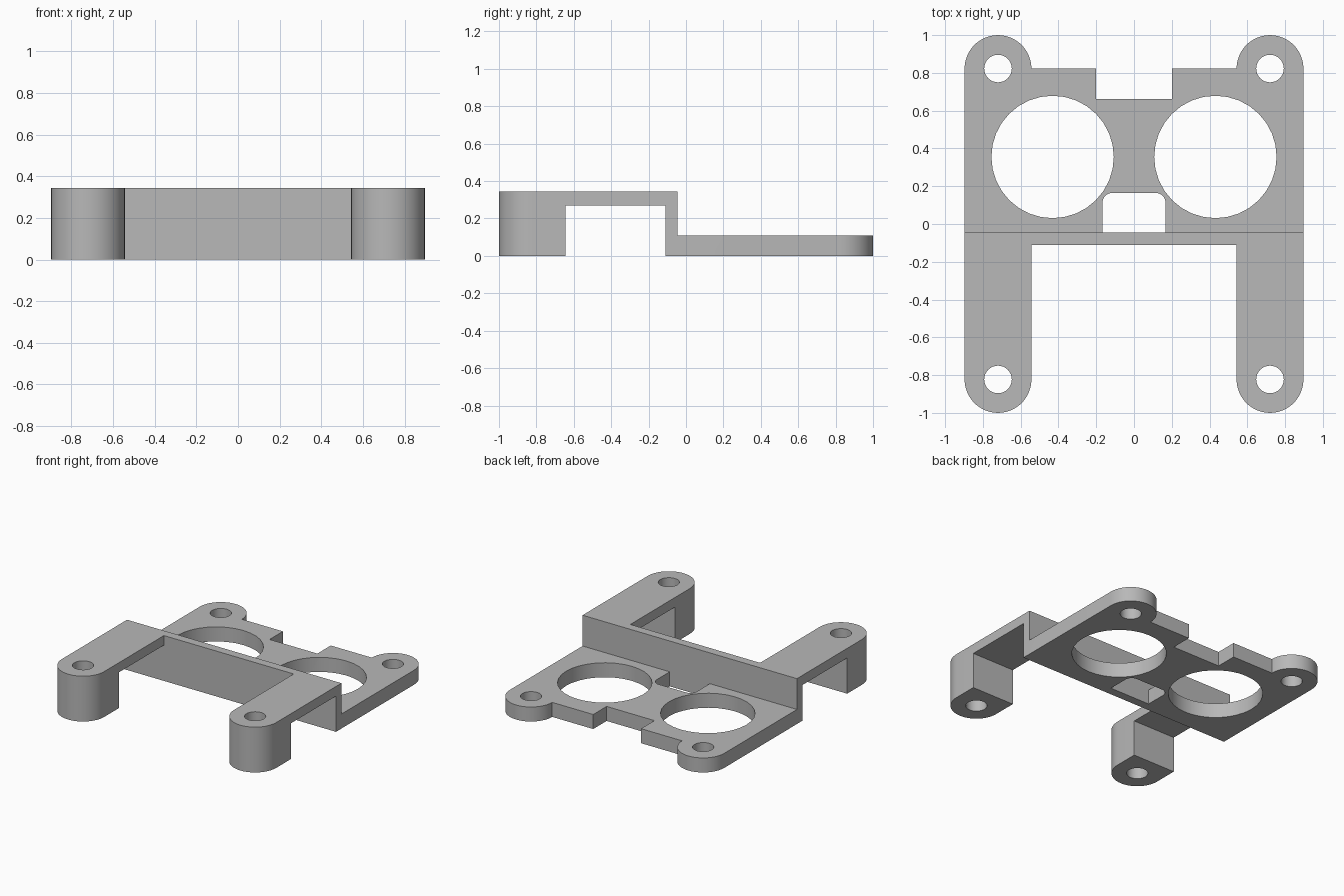
import bpy, bmesh
from math import sin, cos, pi, radians

cube = bpy.data.objects.get("Cube")
if cube:
    bpy.data.objects.remove(cube, do_unlink=True)

grey = bpy.data.materials.new("plain grey")
grey.use_nodes = True
colour = (0.48, 0.48, 0.48, 1)
grey.diffuse_color = colour
grey.node_tree.nodes["Principled BSDF"].inputs["Base Color"].default_value = colour

LEG_X, LEG_Y, LEG_R = 0.72, 0.823, 0.177
FLOOR, TOP, WALL_FRONT, WALL_BACK = 0.11, 0.343, -0.11, -0.045


def arc(cx, cy, r, start, end, steps):
    angles = [radians(start + (end - start) * i / steps) for i in range(steps + 1)]
    return [(cx + r * cos(a), cy + r * sin(a)) for a in angles]


def prism(name, points, offset, to_3d):
    """Extrude a closed 2D outline by the vector offset."""
    bm = bmesh.new()
    face = bm.faces.new([bm.verts.new(to_3d(*p)) for p in points])
    new = bmesh.ops.extrude_face_region(bm, geom=[face])["geom"]
    verts = [g for g in new if isinstance(g, bmesh.types.BMVert)]
    bmesh.ops.translate(bm, verts=verts, vec=offset)
    bmesh.ops.recalc_face_normals(bm, faces=bm.faces)
    mesh = bpy.data.meshes.new(name)
    bm.to_mesh(mesh)
    bm.free()
    mesh.materials.append(grey)
    obj = bpy.data.objects.new(name, mesh)
    bpy.context.collection.objects.link(obj)
    return obj


def upright(name, points, z0=-0.2, z1=0.6):
    return prism(name, points, (0, 0, z1 - z0), lambda x, y: (x, y, z0))


def combine(target, cutter, operation):
    """Apply a boolean and discard its helper."""
    cutter.hide_render = True
    mod = target.modifiers.new(operation, "BOOLEAN")
    mod.operation, mod.solver, mod.object = operation, "EXACT", cutter
    bpy.context.view_layer.objects.active = target
    bpy.ops.object.modifier_apply(modifier=mod.name)
    bpy.data.objects.remove(cutter, do_unlink=True)


# Stepped side profile: tall front feet, raised arms, cross wall, low rear plate
side = [(-1.1, 0), (-0.645, 0), (-0.645, 0.27), (WALL_FRONT, 0.27),
        (WALL_FRONT, 0), (1.1, 0), (1.1, FLOOR), (WALL_BACK, FLOOR),
        (WALL_BACK, TOP), (-1.1, TOP)]
bracket = prism("sensor_bracket", side, (2.4, 0, 0), lambda y, z: (-1.2, y, z))

# Plan outline: rounded arms and ears, with a notch in the rear edge
inner = LEG_X - LEG_R
half = [(inner, WALL_FRONT)]
half += arc(LEG_X, -LEG_Y, LEG_R, 180, 360, 24)
half += arc(LEG_X, LEG_Y, LEG_R, 0, 180, 24)
half += [(0.2, LEG_Y), (0.2, 0.663)]
outline = half + [(-x, y) for x, y in reversed(half)]
combine(bracket, upright("plan_outline", outline), "INTERSECT")

# Large round openings and the four screw holes
for s in (-1, 1):
    combine(bracket, upright("round_opening", arc(s * 0.431, 0.355, 0.324, 0, 348.75, 31)),
            "DIFFERENCE")
    for t in (-1, 1):
        hole = arc(s * LEG_X, t * LEG_Y, 0.073, 0, 348.75, 31)
        combine(bracket, upright("screw_hole", hole), "DIFFERENCE")

# Cable slot through the rear plate, rounded at the back
slot = [(-0.168, WALL_BACK), (0.168, WALL_BACK)]
slot += arc(0.113, 0.11, 0.055, 0, 90, 8) + arc(-0.113, 0.11, 0.055, 90, 180, 8)
combine(bracket, upright("cable_slot", slot, -0.2, 0.2), "DIFFERENCE")

bpy.ops.object.select_all(action="DESELECT")
bracket.select_set(True)
bpy.context.view_layer.objects.active = bracket
bpy.ops.object.shade_smooth_by_angle(angle=radians(30))
